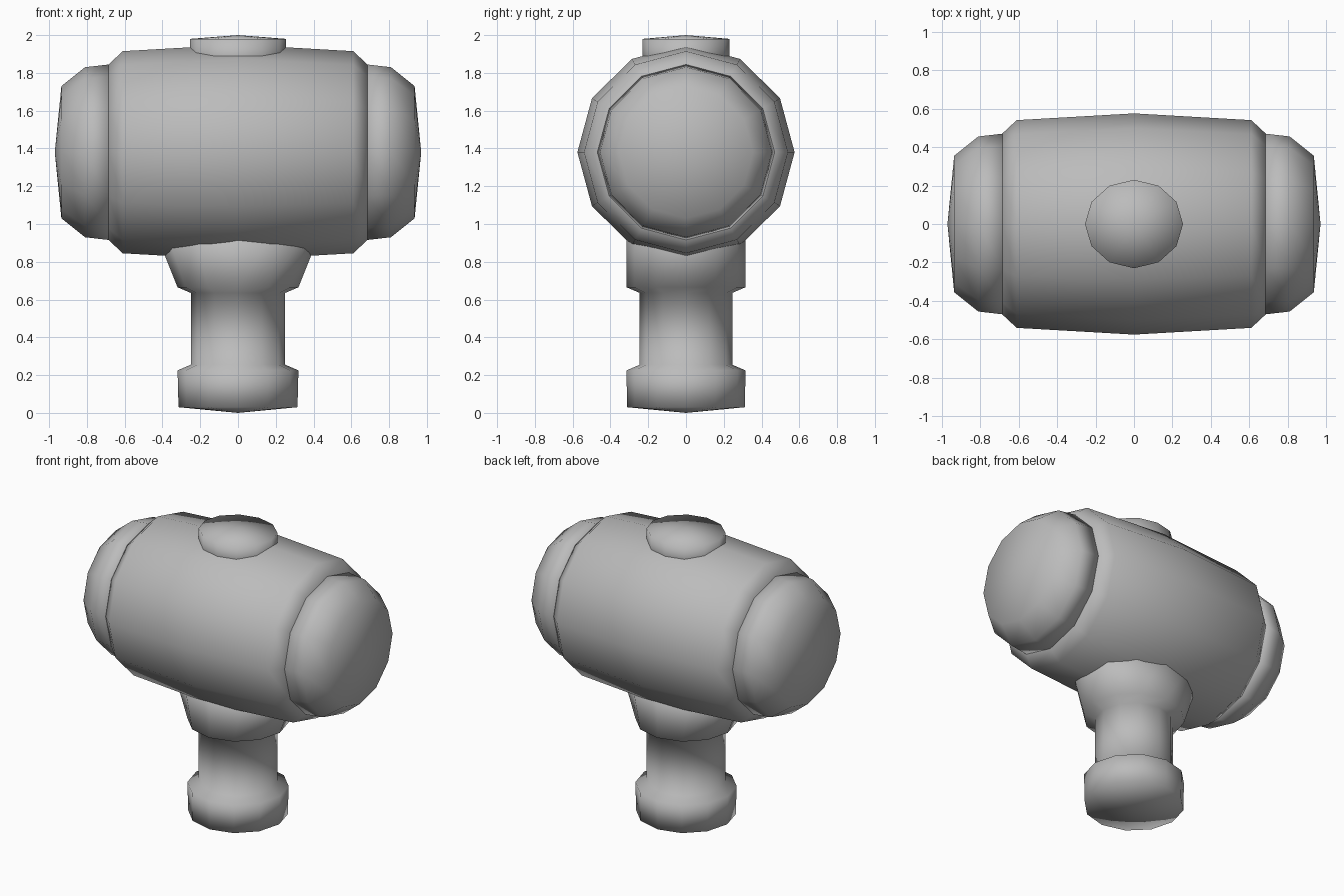
import bpy
import bmesh
from math import cos, sin, tau
from mathutils import Matrix

SIDES = 12
HEAD_Z = 1.38

cube = bpy.data.objects.get("Cube")
if cube:
    bpy.data.objects.remove(cube, do_unlink=True)

grey = bpy.data.materials.new("plain grey")
grey.use_nodes = True
colour = (0.5, 0.5, 0.5, 1)
grey.diffuse_color = colour
grey.node_tree.nodes["Principled BSDF"].inputs["Base Color"].default_value = colour


def lathe(name, profile, matrix=Matrix.Identity(4)):
    """Skin rings of (height, radius x, radius y); a zero radius makes a tip."""
    bm = bmesh.new()
    rings = []
    for h, rx, ry in profile:
        if rx == 0:
            rings.append([bm.verts.new((0, 0, h))] * SIDES)
        else:
            rings.append([bm.verts.new((rx * cos(tau * i / SIDES), ry * sin(tau * i / SIDES), h))
                          for i in range(SIDES)])
    for low, high in zip(rings, rings[1:]):
        for i in range(SIDES):
            j = (i + 1) % SIDES
            corners = dict.fromkeys((low[i], low[j], high[j], high[i]))
            bm.faces.new(list(corners))
    # Close any open end
    for ring in (rings[0], rings[-1]):
        if ring[0] is not ring[1]:
            bm.faces.new(ring)
    bm.transform(matrix)
    bmesh.ops.recalc_face_normals(bm, faces=bm.faces[:])
    for face in bm.faces:
        face.smooth = True
    mesh = bpy.data.meshes.new(name)
    bm.to_mesh(mesh)
    bm.free()
    mesh.materials.append(grey)
    obj = bpy.data.objects.new(name, mesh)
    bpy.context.collection.objects.link(obj)
    return obj


def sideways(sign):
    """Lay the lathe axis along x at the height of the head."""
    return Matrix.Translation((0, 0, HEAD_Z)) @ Matrix.Rotation(sign * tau / 4, 4, 'Y')


# Barrel of the head, widest in the middle
barrel = [(-0.685, 0.47), (-0.61, 0.54), (0, 0.575), (0.61, 0.54), (0.685, 0.47)]
lathe("head_barrel", [(h, r - 0.005, r) for h, r in barrel], sideways(1))

# Striking faces at both ends
face_profile = [(0.68, 0.47), (0.81, 0.455), (0.935, 0.355), (0.97, 0)]
for side, sign in (("left", 1), ("right", -1)):
    lathe(side + "_striking_face",
          [(h, max(r - 0.005, 0), r) for h, r in face_profile], sideways(sign))

# Handle: domed pommel, grip, and a collar that flares along the head
lathe("handle", [
    (0, 0, 0), (0.03, 0.315, 0.312), (0.225, 0.32, 0.315),
    (0.255, 0.25, 0.245), (0.635, 0.25, 0.245),
    (0.665, 0.32, 0.315), (1.0, 0.455, 0.315),
])

# Handle end showing through the top of the head
lathe("top_peg", [(1.8, 0.255, 0.23), (1.98, 0.255, 0.23), (2.0, 0, 0)])
